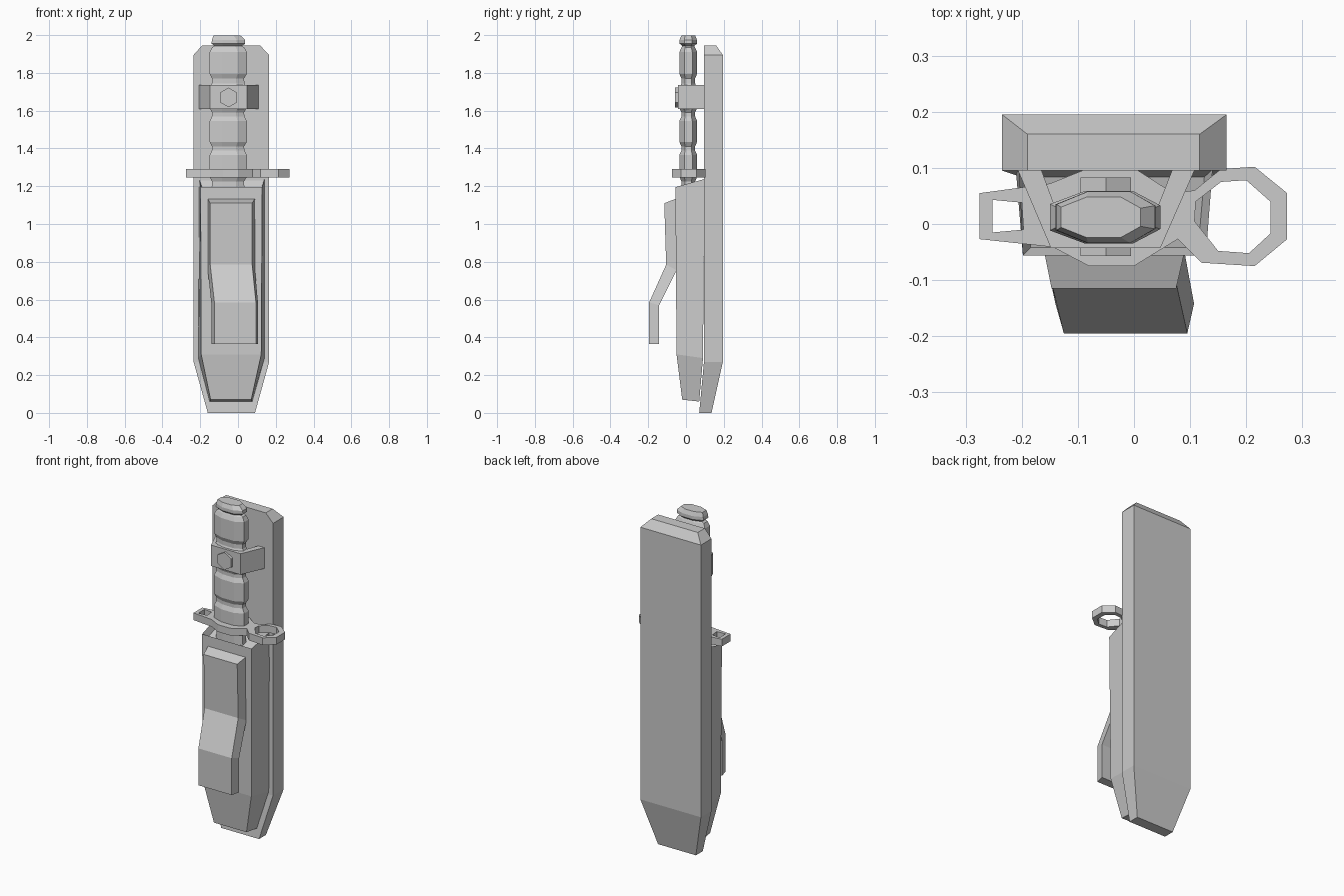
import bpy, bmesh, math
from mathutils import Vector

if "Cube" in bpy.data.objects:
    bpy.data.objects.remove(bpy.data.objects["Cube"])


def finish(name, bm):
    bmesh.ops.recalc_face_normals(bm, faces=bm.faces)
    me = bpy.data.meshes.new(name)
    bm.to_mesh(me)
    bm.free()
    ob = bpy.data.objects.new(name, me)
    bpy.context.collection.objects.link(ob)
    return ob


def loft(rings):
    """Skin a stack of equal-length rings and cap both ends; returns bmesh, last cap."""
    bm = bmesh.new()
    rows = [[bm.verts.new(p) for p in r] for r in rings]
    n = len(rows[0])
    for a, b in zip(rows, rows[1:]):
        for i in range(n):
            j = (i + 1) % n
            bm.faces.new((a[i], a[j], b[j], b[i]))
    bm.faces.new(rows[0][::-1])
    cap = bm.faces.new(rows[-1])
    return bm, cap


def quad(front, back):
    """Ring from front and back edges, each (x0, x1, y, z)."""
    (a, b, y, z), (c, d, v, w) = front, back
    return [(a, y, z), (b, y, z), (d, v, w), (c, v, w)]


def extrude_z(name, outline, z0, z1):
    bm, _ = loft([[(x, y, z) for x, y in outline] for z in (z0, z1)])
    return finish(name, bm)


# Backing board
bm, _ = loft([
    quad((-.16, .09, .07, 0), (-.16, .09, .135, 0)),
    quad((-.235, .165, .095, .27), (-.235, .165, .195, .27)),
    quad((-.235, .165, .095, 1.895), (-.235, .165, .195, 1.895)),
    quad((-.19, .117, .095, 1.945), (-.19, .117, .16, 1.945))])
finish("backing_board", bm)

# Sheath with a recessed, sloping mouth
bm, mouth = loft([
    quad((-.145, .07, -.02, .07), (-.15, .075, .07, .06)),
    quad((-.195, .123, -.05, .31), (-.21, .14, .09, .29)),
    quad((-.198, .128, -.056, 1.195), (-.205, .14, .097, 1.238))])
bmesh.ops.recalc_face_normals(bm, faces=bm.faces)
bmesh.ops.inset_region(bm, faces=[mouth], thickness=.02)
bmesh.ops.translate(bm, verts=mouth.verts, vec=(0, 0, -.04))
finish("sheath", bm)

# Flared belt clip on the front
bm, _ = loft([
    quad((-.125, .095, -.195, .365), (-.14, .107, -.142, .365)),
    quad((-.125, .095, -.195, .585), (-.14, .107, -.142, .57)),
    quad((-.147, .075, -.105, .785), (-.16, .09, -.05, .755)),
    quad((-.147, .075, -.115, 1.11), (-.16, .09, -.05, 1.135))])
finish("belt_clip", bm)


# Handle: ridged grip segments with grooves between, then the pommel
def grip_ring(z, x0, x1, h, y=.012, z_tilt=0):
    w = x1 - x0
    pts = [(0, -.5), (.32, -1), (.75, -1), (1, -.45), (1, .45), (.75, 1), (.32, 1), (0, .5)]
    return [(x0 + u * w, y + v * h, z + z_tilt * (.5 - u)) for u, v in pts]


rings = [grip_ring(1.17, -.14, .035, .037)]
for low, high in ((1.225, 1.39), (1.41, 1.57), (1.59, 1.745), (1.77, 1.935)):
    rings += [grip_ring(low, -.138, .032, .036),
              grip_ring(low + .025, -.15, .047, .047),
              grip_ring(high - .025, -.15, .047, .047),
              grip_ring(high, -.138, .034, .036)]
rings += [grip_ring(1.942, -.125, .02, .032),
          grip_ring(1.955, -.14, .038, .046),
          grip_ring(1.975, -.138, .037, .046),
          grip_ring(1.999, -.13, .012, .036)]
bm, _ = loft(rings)
finish("handle", bm)

# Crossguard: small square eye on the left, octagonal ring on the right
guard = extrude_z("crossguard", [
    (-.275, -.027), (-.145, -.041), (-.08, -.075), (0, -.075), (.078, -.027),
    (.12, -.069), (.215, -.075), (.273, -.027), (.273, .055), (.215, .102),
    (.155, .098), (.108, .06), (.07, .055), (0, .1), (-.08, .1), (-.15, .072),
    (-.275, .055)], 1.247, 1.29)
holes = {
    "eye_cutter": [(-.252, -.015), (-.197, -.01), (-.2, .038), (-.252, .043)],
    "ring_cutter": [(.108, .005), (.15, -.048), (.205, -.052), (.243, -.017),
                    (.243, .04), (.2, .078), (.155, .075), (.11, .04)]}
for name, outline in holes.items():
    cutter = extrude_z(name, outline, 1.2, 1.35)
    cutter.hide_render = True
    mod = guard.modifiers.new(name, 'BOOLEAN')
    mod.object = cutter
    mod.operation = 'DIFFERENCE'
    mod.solver = 'EXACT'
bpy.context.view_layer.objects.active = guard
guard.select_set(True)
for name in holes:
    bpy.ops.object.modifier_apply(modifier=name)
for name in holes:
    bpy.data.objects.remove(bpy.data.objects[name])

# Retaining strap around the grip
extrude_z("retaining_strap", [
    (-.207, .096), (-.148, -.043), (.047, -.043), (.108, .096), (.068, .096),
    (.022, -.02), (-.122, -.02), (-.165, .096)], 1.61, 1.735)

# Hexagonal snap stud, front and back
for name, y0, y1 in (("snap_stud", -.03, -.057), ("snap_stud_back", .05, .083)):
    bm, _ = loft([[(-.05 + .052 * math.sin(math.radians(60 * i)), y,
                    1.67 + .052 * math.cos(math.radians(60 * i))) for i in range(6)]
                  for y in (y0, y1)])
    finish(name, bm)
